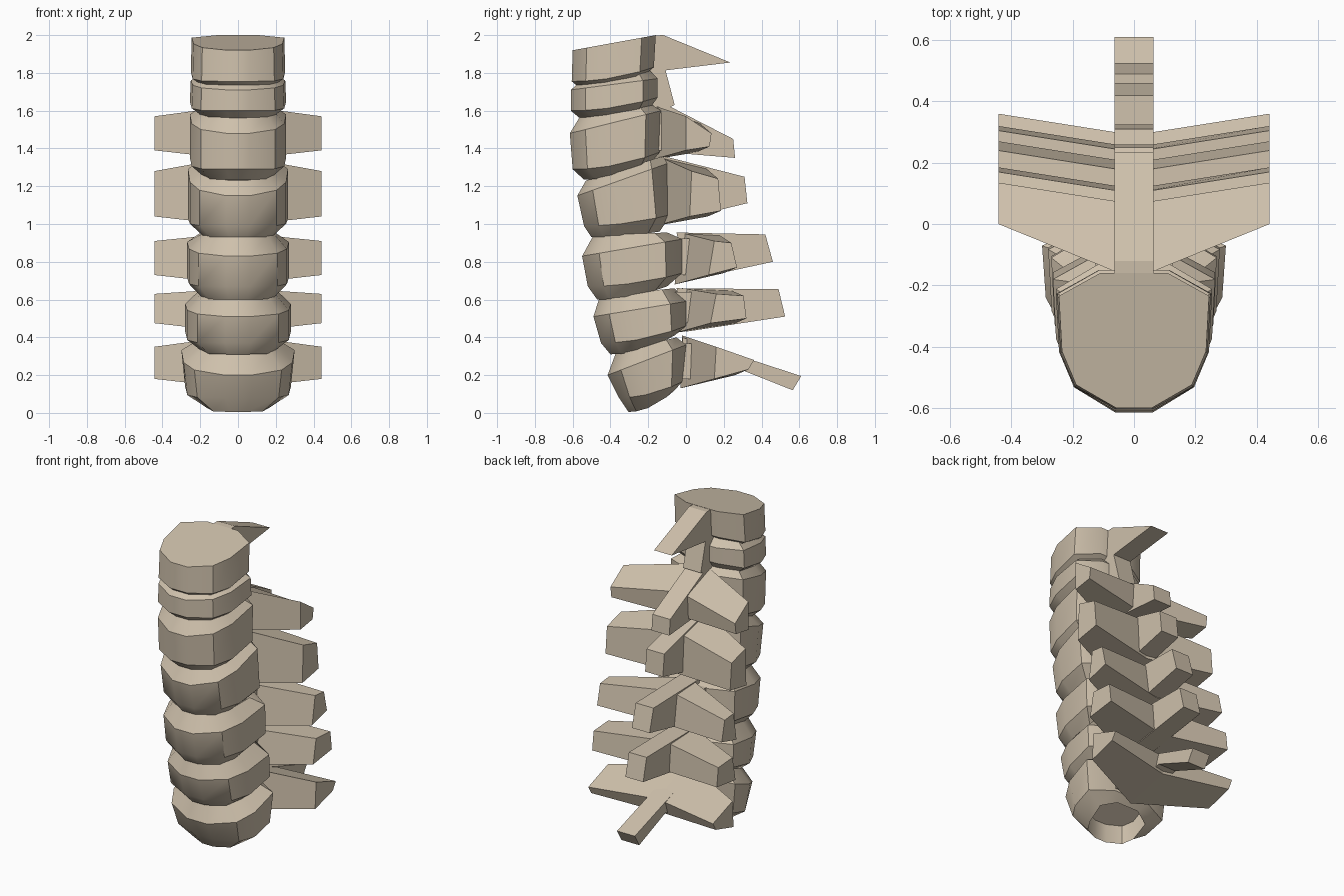
import bpy, bmesh, math
from mathutils import Vector

cube = bpy.data.objects.get("Cube")
if cube:
    bpy.data.objects.remove(cube, do_unlink=True)

bone = bpy.data.materials.new("bone tan")
bone.use_nodes = True
COLOUR = (0.62, 0.53, 0.41, 1)
bone.diffuse_color = COLOUR
bone.node_tree.nodes["Principled BSDF"].inputs["Base Color"].default_value = COLOUR


def loft(name, rings, hollow=0.0, smooth=False):
    """Skin matching rings, cap both ends, optionally dish the first cap."""
    bm = bmesh.new()
    loops = [[bm.verts.new(p) for p in r] for r in rings]
    n = len(loops[0])
    for a, b in zip(loops, loops[1:]):
        for i in range(n):
            j = (i + 1) % n
            bm.faces.new((a[i], a[j], b[j], b[i]))
    first = bm.faces.new(loops[0])
    bm.faces.new(loops[-1])
    if hollow:
        bmesh.ops.inset_individual(bm, faces=[first], thickness=0.015)
        for v in first.verts:
            v.co.z += hollow
    bmesh.ops.recalc_face_normals(bm, faces=bm.faces)
    me = bpy.data.meshes.new(name)
    bm.to_mesh(me)
    bm.free()
    me.materials.append(bone)
    ob = bpy.data.objects.new(name, me)
    bpy.context.collection.objects.link(ob)
    if smooth:
        bpy.ops.object.select_all(action='DESELECT')
        ob.select_set(True)
        bpy.context.view_layer.objects.active = ob
        bpy.ops.object.shade_smooth_by_angle(angle=math.radians(32))


# Half outline of a body: fraction from front to back, fraction of half width
FOOT = [(0, .24), (.17, .77), (.42, .96), (.83, 1), (1, .45)]
OUTLINE = FOOT + [(t, -u) for t, u in reversed(FOOT)]
# How each ring climbs towards the back: the lower two stay flat longer
CLIMB = (2, 2, 1, 1)


def body(name, rings):
    """Each ring: front y, front z, back y, back z, half width (bottom first)."""
    loft(name, [[Vector((u * w, fy + (by - fy) * t, fz + (bz - fz) * t ** c))
                 for t, u in OUTLINE] for (fy, fz, by, bz, w), c in zip(rings, CLIMB)],
         hollow=0.12, smooth=True)


def wings(name, tip, rise, rear_rise):
    """Swept pair of side processes; tip is front top, rear top, rear low, front low."""
    mid = [(y + dy, z + dz) for (y, z), dy, dz in
           zip(tip, (-.18, -.07, -.07, -.18), (rise, rear_rise, -.03, -.05))]
    loft(name, [[(x, y, z) for y, z in sec]
                for x, sec in ((-.443, tip), (0, mid), (.443, tip))])


def slab(name, profile, half=.063):
    """Side profile extruded across x."""
    loft(name, [[(x, y, z) for y, z in profile] for x in (-half, half)])


# Bodies, lowest first
BODIES = [
    [(-.305, .005, -.06, .12, .17), (-.355, .08, -.02, .165, .28),
     (-.415, .20, 0, .36, .30), (-.37, .32, -.05, .40, .21)],
    [(-.40, .31, -.06, .41, .20), (-.45, .37, 0, .46, .28),
     (-.49, .51, 0, .59, .28), (-.455, .62, -.06, .66, .20)],
    [(-.47, .60, -.10, .67, .20), (-.52, .67, -.02, .74, .27),
     (-.55, .83, -.02, .92, .27), (-.49, .94, -.10, .955, .20)],
    [(-.50, .93, -.14, .96, .19), (-.54, .99, -.08, 1.05, .265),
     (-.575, 1.15, -.10, 1.32, .265), (-.53, 1.23, -.12, 1.36, .20)],
    [(-.54, 1.235, -.18, 1.33, .19), (-.60, 1.29, -.14, 1.38, .255),
     (-.615, 1.48, -.13, 1.60, .255), (-.56, 1.57, -.18, 1.63, .20)],
    [(-.55, 1.55, -.2, 1.60, .18), (-.61, 1.60, -.15, 1.67, .255),
     (-.61, 1.71, -.15, 1.77, .25), (-.54, 1.77, -.20, 1.82, .18)],
    [(-.55, 1.71, -.23, 1.78, .18), (-.605, 1.755, -.17, 1.83, .25),
     (-.60, 1.92, -.16, 2.0, .245)],
]
for i, rings in enumerate(BODIES, 1):
    body(f"vertebra_body_{i}", rings)

# Side processes on the five lower vertebrae, each with a root into its body
WINGS = [
    ([(.16, .35), (.36, .28), (.33, .23), (.15, .18)], .06, .015),
    ([(.16, .63), (.305, .62), (.32, .50), (.13, .475)], .03, .03),
    ([(.15, .91), (.24, .90), (.27, .77), (.12, .73)], .045, .045),
    ([(.03, 1.28), (.17, 1.24), (.185, 1.07), (.02, 1.04)], .08, .06),
    ([(0, 1.57), (.135, 1.48), (.125, 1.41), (0, 1.39)], .06, .06),
]
for i, (tip, rise, rear_rise) in enumerate(WINGS, 1):
    wings(f"side_processes_{i}", tip, rise, rear_rise)
    (y, top), low = tip[0], tip[3][1]
    slab(f"process_root_{i}", [(y - .25, top + rise * .3), (y - .1, top + rise * .3),
                               (y - .1, low), (y - .25, low)], half=.125)

# Rear processes
SPINES = [
    [(-.02, .40), (.61, .195), (.565, .12), (.30, .225), (0, .14)],
    [(-.05, .66), (.49, .655), (.525, .51), (0, .43)],
    [(-.05, .955), (.42, .945), (.46, .80), (0, .70)],
    [(-.12, 1.36), (.31, 1.25), (.325, 1.11), (-.05, 1.02)],
    [(-.12, 1.64), (.25, 1.45), (.26, 1.35), (-.1, 1.38)],
    [(-.25, 1.80), (-.11, 1.82), (-.06, 1.63), (-.22, 1.56)],
    [(-.17, 1.998), (-.12, 2.0), (.235, 1.855), (-.22, 1.80)],
]
for i, profile in enumerate(SPINES, 1):
    slab(f"rear_process_{i}", profile)
